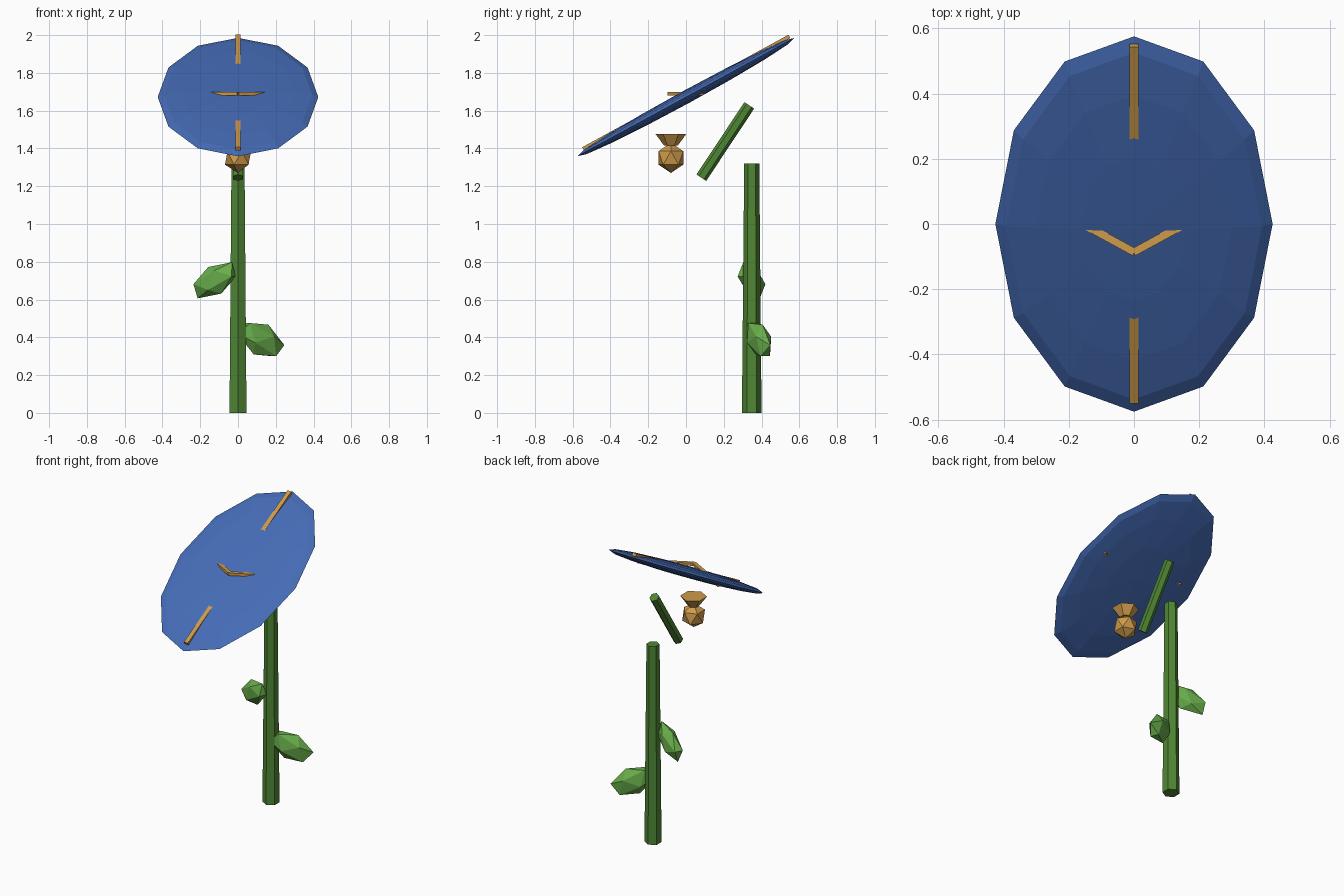
import bpy
from math import radians, sin, cos
from mathutils import Vector

if "Cube" in bpy.data.objects:
    bpy.data.objects.remove(bpy.data.objects["Cube"])


def material(name, rgb):
    m = bpy.data.materials.new(name)
    m.diffuse_color = (*rgb, 1)
    m.use_nodes = True
    m.node_tree.nodes["Principled BSDF"].inputs["Base Color"].default_value = m.diffuse_color
    return m


STEM = material("stem_green", (0.08, 0.24, 0.035))
LEAF = material("leaf_green", (0.14, 0.42, 0.07))
BLUE = material("petal_blue", (0.06, 0.15, 0.47))
GOLD = material("gold", (0.62, 0.33, 0.07))


def finish(name, mat, scale=(1, 1, 1)):
    ob = bpy.context.object
    ob.name = name
    ob.scale = scale
    ob.data.materials.append(mat)
    return ob


def hex_rod(name, mat, a, b, r1, r2):
    """Six-sided tapered rod between two points lying in the plane x = const."""
    a, b = Vector(a), Vector(b)
    d = b - a
    tilt = -Vector((d.z, d.y)).angle_signed(Vector((1, 0))) if d.y else 0
    tilt = -abs(tilt) if d.y > 0 else abs(tilt)
    bpy.ops.mesh.primitive_cone_add(vertices=6, radius1=r1, radius2=r2, depth=d.length,
                                    location=(a + b) / 2, rotation=(tilt, 0, 0))
    return finish(name, mat)


def ico(name, mat, loc, scale, rot=(0, 0, 0)):
    bpy.ops.mesh.primitive_ico_sphere_add(subdivisions=1, radius=1, location=loc, rotation=rot)
    return finish(name, mat, scale)


def bar(name, loc, dims, rot):
    bpy.ops.mesh.primitive_cube_add(size=1, location=loc, rotation=rot)
    return finish(name, GOLD, dims)


# Stems
hex_rod("main_stem", STEM, (0, 0.348, 0), (0, 0.348, 1.32), 0.052, 0.04)
hex_rod("neck_stem", STEM, (0, 0.081, 1.245), (0, 0.335, 1.628), 0.031, 0.031)

# Leaves
ico("right_leaf", LEAF, (0.122, 0.387, 0.388), (0.15, 0.052, 0.09), (0, 0.5, 0.45))
ico("left_leaf", LEAF, (-0.123, 0.347, 0.702), (0.15, 0.052, 0.08), (0, -0.5, -0.45))

# Tilted lens-shaped flower head
TILT = radians(28.6)
bpy.ops.mesh.primitive_uv_sphere_add(segments=12, ring_count=8, radius=1,
                                     location=(0, 0, 1.672), rotation=(TILT, 0, 0))
finish("flower_disc", BLUE, (0.425, 0.655, 0.035))

# Gold strips lying on the disc, top and bottom
for name, s in (("upper_strip", 0.462), ("lower_strip", -0.437)):
    n = 0.02
    bar(name, (0, s * cos(TILT) - n * sin(TILT), 1.672 + s * sin(TILT) + n * cos(TILT)),
        (0.028, 0.345, 0.02), (TILT, 0, 0))

# Gold strips passing level through the disc as a V
for name, side in (("right_strip", 1), ("left_strip", -1)):
    bar(name, (0.15 * side, -0.004, 1.69), (0.345, 0.024, 0.018), (0, 0, side * TILT))

# Gold bud with a flared collar under the disc
ico("bud", GOLD, (0, -0.08, 1.35), (0.077, 0.077, 0.08))
hex_rod("bud_collar", GOLD, (0, -0.08, 1.415), (0, -0.08, 1.476), 0.036, 0.081)
